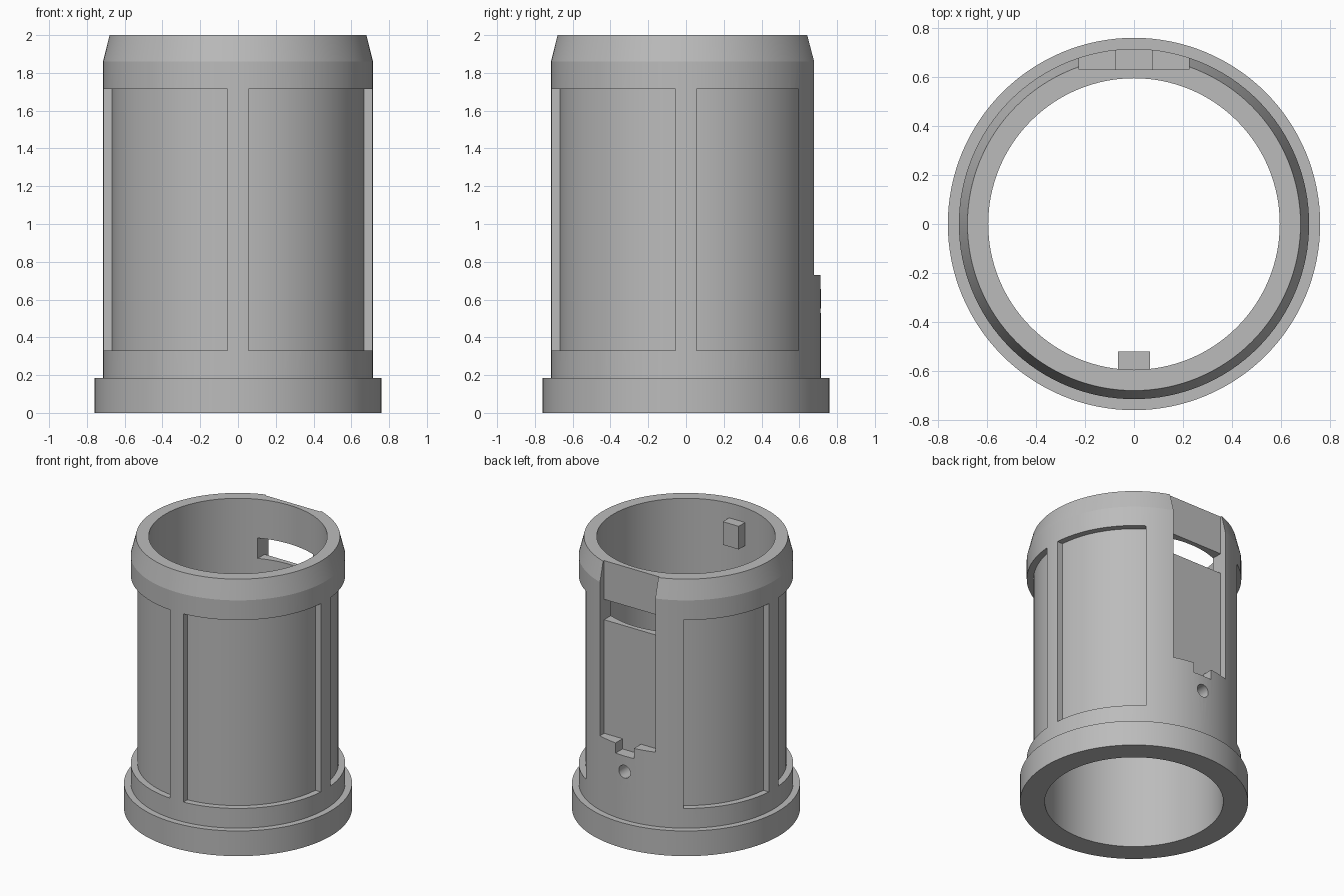
import bpy, bmesh, math

if "Cube" in bpy.data.objects:
    bpy.data.objects.remove(bpy.data.objects["Cube"], do_unlink=True)

SEGMENTS = 128
BORE = 0.595

grey = bpy.data.materials.new("plain grey")
grey.use_nodes = True
colour = (0.5, 0.5, 0.5, 1)
grey.diffuse_color = colour
grey.node_tree.nodes["Principled BSDF"].inputs["Base Color"].default_value = colour


def add_object(name, bm):
    bmesh.ops.recalc_face_normals(bm, faces=bm.faces)
    mesh = bpy.data.meshes.new(name)
    bm.to_mesh(mesh)
    bm.free()
    mesh.materials.append(grey)
    obj = bpy.data.objects.new(name, mesh)
    bpy.context.collection.objects.link(obj)
    return obj


def lathe(name, profile):
    """Revolve a closed (radius, height) outline round the z axis."""
    bm = bmesh.new()
    rings = []
    for i in range(SEGMENTS):
        a = 2 * math.pi * i / SEGMENTS
        rings.append([bm.verts.new((r * math.cos(a), r * math.sin(a), z)) for r, z in profile])
    n = len(profile)
    for i in range(SEGMENTS):
        here, there = rings[i], rings[(i + 1) % SEGMENTS]
        for j in range(n):
            k = (j + 1) % n
            bm.faces.new((here[j], there[j], there[k], here[k]))
    return add_object(name, bm)


def box(name, x, y, z):
    """Box from three (low, high) ranges."""
    bm = bmesh.new()
    bmesh.ops.create_cube(bm, size=1)
    for v in bm.verts:
        v.co = [lo + (c + 0.5) * (hi - lo) for c, (lo, hi) in zip(v.co, (x, y, z))]
    return add_object(name, bm)


def cut(target, cutter):
    mod = target.modifiers.new("cut", "BOOLEAN")
    mod.operation = "DIFFERENCE"
    mod.solver = "EXACT"
    mod.object = cutter
    bpy.context.view_layer.objects.active = target
    bpy.ops.object.modifier_apply(modifier=mod.name)
    bpy.data.objects.remove(cutter, do_unlink=True)


# Sleeve: flanged foot, straight wall and chamfered rim
sleeve = lathe("sleeve_body", [(BORE, 0), (0.76, 0), (0.76, 0.185), (0.715, 0.185),
                               (0.715, 1.86), (0.68, 2), (BORE, 2)])

# Recessed side panels, leaving three narrow ribs and a wide back band
panels = lathe("panel_cutter", [(0.67, 0.33), (0.9, 0.33), (0.9, 1.715), (0.67, 1.715)])
cut(panels, box("front_rib", (-0.055, 0.055), (-1, 0), (0.2, 1.9)))
cut(panels, box("side_ribs", (-1, 1), (-0.055, 0.055), (0.2, 1.9)))
cut(panels, box("back_band", (-1, 1), (0.595, 1), (0.2, 1.9)))
cut(sleeve, panels)

# Flat back slot with its lower notch and the window into the bore
cut(sleeve, box("slot_cutter", (-0.225, 0.225), (0.63, 1), (0.73, 2.2)))
cut(sleeve, box("notch_cutter", (-0.075, 0.075), (0.63, 1), (0.655, 0.9)))
cut(sleeve, box("window_cutter", (-0.225, 0.225), (0.4, 0.9), (1.565, 1.715)))

# Round pin hole below the notch
bm = bmesh.new()
bmesh.ops.create_cone(bm, cap_ends=True, segments=32, radius1=0.047, radius2=0.047, depth=0.5)
pin = add_object("pin_hole_cutter", bm)
for v in pin.data.vertices:
    x, y, z = v.co
    v.co = (x, 0.7 + z, 0.54 - y)
cut(sleeve, pin)

# Key tab inside the front of the bore
tab = box("key_tab", (-0.065, 0.065), (-0.61, -0.52), (1.72, 1.89))

# Smooth round walls, crisp edges
bpy.ops.object.select_all(action="DESELECT")
sleeve.select_set(True)
bpy.context.view_layer.objects.active = sleeve
bpy.ops.object.shade_smooth_by_angle(angle=math.radians(12))
